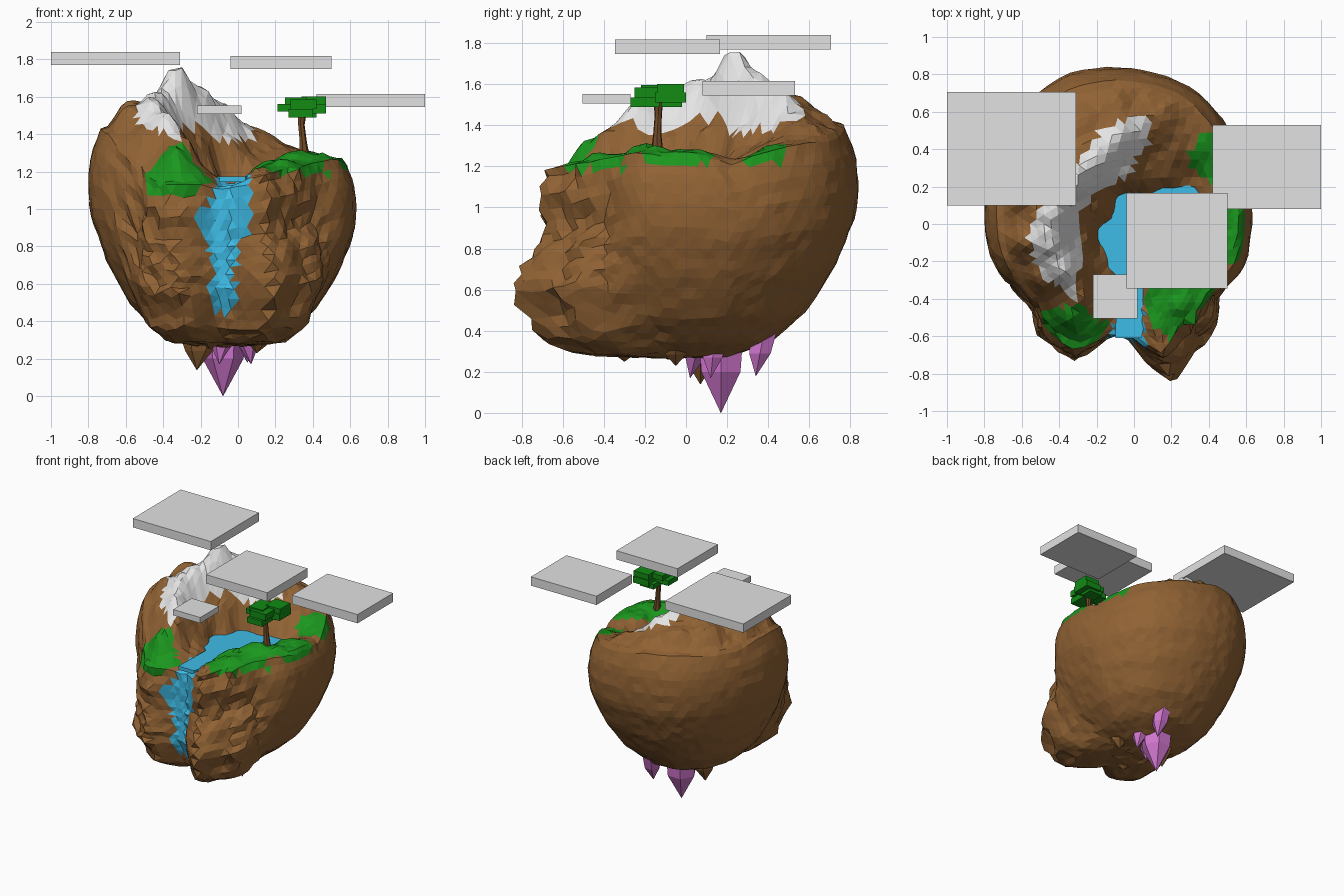
import bpy, bmesh, math, random
from mathutils import Vector, Matrix, noise

if "Cube" in bpy.data.objects:
    bpy.data.objects.remove(bpy.data.objects["Cube"])

random.seed(4)


def mat(name, r, g, b):
    m = bpy.data.materials.new(name)
    m.diffuse_color = (r, g, b, 1)
    m.use_nodes = True
    m.node_tree.nodes["Principled BSDF"].inputs["Base Color"].default_value = m.diffuse_color
    return m


ROCK = mat("rock brown", .28, .122, .034)
GRASS = mat("grass green", .011, .31, .013)
SNOW = mat("snow white", .78, .78, .78)
WATER = mat("water blue", .05, .52, .82)
LEAF = mat("leaf green", .006, .26, .007)
BARK = mat("bark brown", .17, .07, .02)
CRYSTAL = mat("crystal pink", .64, .18, .62)
CLOUD = mat("cloud grey", .76, .76, .76)


def finish(name, bm, *mats):
    bmesh.ops.recalc_face_normals(bm, faces=bm.faces)
    me = bpy.data.meshes.new(name)
    bm.to_mesh(me)
    bm.free()
    for m in mats:
        me.materials.append(m)
    ob = bpy.data.objects.new(name, me)
    bpy.context.collection.objects.link(ob)
    return ob


def box(bm, x0, x1, y0, y1, z0, z1):
    vs = bmesh.ops.create_cube(bm, size=1)["verts"]
    for v in vs:
        v.co = ((x0 + x1) / 2 + v.co.x * (x1 - x0), (y0 + y1) / 2 + v.co.y * (y1 - y0),
                (z0 + z1) / 2 + v.co.z * (z1 - z0))


def rings(bm, stations, sides):
    """Closed tube through (centre, radius) stations."""
    loops = []
    for c, r in stations:
        loops.append([bm.verts.new(Vector(c) + Vector((r * math.cos(a), r * math.sin(a), 0)))
                      for a in [2 * math.pi * i / sides for i in range(sides)]])
    for a, b in zip(loops, loops[1:]):
        for i in range(sides):
            j = (i + 1) % sides
            bm.faces.new((a[i], a[j], b[j], b[i]))
    bm.faces.new(loops[0])
    bm.faces.new(loops[-1])


def lerp_table(tab, x):
    for (a, *p), (b, *q) in zip(tab, tab[1:]):
        if x <= b:
            t = (x - a) / (b - a)
            return [u + (v - u) * t for u, v in zip(p, q)]
    return list(tab[-1][1:])


def smooth(a, b, x):
    t = max(0, min(1, (x - a) / (b - a)))
    return t * t * (3 - 2 * t)


# ---- island: plan outline (angle, radius), rim height, side profiles, terrain ----
CX = -.08
OUTLINE = [(0, .71), (24, .74), (42, .78), (58, .82), (77, .83), (93, .84), (108, .85), (120, .83),
           (144, .77), (160, .74), (180, .72), (192, .715), (208, .68), (224, .66), (235, .73),
           (251, .76), (260, .67), (267, .595), (274, .605), (281, .76), (288, .895), (301, .79),
           (310, .77), (323, .70), (344, .71), (360, .71)]
RIM = [(0, 1.27), (12, 1.25), (20, 1.21), (28, 1.25), (45, 1.30), (75, 1.37), (100, 1.41),
       (140, 1.43), (180, 1.43), (200, 1.40), (215, 1.30), (235, 1.13), (260, 1.13), (267, 1.11),
       (276, 1.13), (290, 1.19), (320, 1.24), (340, 1.27), (360, 1.27)]
# latitude -> height fraction, radius fraction
BACK = [(-90, 0, 0), (-72, .0, .25), (-55, .07, .5), (-42, .2, .7), (-27, .4, .87),
        (-10, .61, .985), (0, .75, 1), (10, .88, .98), (20, 1, .91)]
FRONT = [(-90, 0, 0), (-72, .0, .35), (-55, .02, .66), (-42, .1, .86), (-27, .36, 1),
         (-10, .56, .91), (0, .66, .83), (10, .83, .86), (20, 1, .82)]
RIDGE = [(-.28, -.38, 1.38), (-.38, -.25, 1.51), (-.45, -.1, 1.59), (-.42, .05, 1.62),
         (-.31, .22, 1.76), (-.18, .33, 1.64), (-.08, .45, 1.57), (.03, .52, 1.46)]
SLOPES = [(-.6, -.1, 1.55), (-.6, .15, 1.58), (-.5, .4, 1.57), (-.3, .55, 1.55), (-.1, .65, 1.48),
          (-.5, -.3, 1.43), (.15, .6, 1.42), (.3, .4, 1.3), (-.17, -.35, 1.2), (-.25, -.06, 1.35),
          (-.22, .1, 1.39), (-.06, .26, 1.38), (.1, .34, 1.30), (.3, .24, 1.19),
          (-.33, -.5, 1.33), (-.22, -.52, 1.22), (-.2, -.58, 1.17)]
LAKE = [(-.06, -.5, 1.1), (-.03, -.3, 1.1), (-.1, -.05, 1.08), (.1, 0, 1.08), (.15, .1, 1.1),
        (-.05, .12, 1.1), (.28, .13, 1.11), (-.05, -.15, 1.09), (-.17, -.05, 1.12)]
BANK = [(.12, -.55, 1.22), (.14, -.3, 1.25), (.25, -.45, 1.27), (.3, -.2, 1.31), (.45, -.15, 1.30),
        (.4, .03, 1.28), (.5, .08, 1.28), (.25, -.05, 1.2), (.5, .3, 1.25), (.4, .45, 1.30)]


def side(deg, lat):
    """Radius and height of the flank at a plan angle and latitude."""
    w = smooth(.3, .8, -math.sin(math.radians(deg)))
    zb, rb = lerp_table(BACK, lat)
    zf, rf = lerp_table(FRONT, lat)
    if lat > -30:  # steep behind the waterfall and on the left lobe
        channel = math.exp(-((deg - 269) / 9) ** 2)
        rf += (1 - rf) * max(channel, .7 if deg < 268 else 0)
    top = lerp_table(RIM, deg)[0]
    r = lerp_table(OUTLINE, deg)[0] * (rb + (rf - rb) * w)
    return r, .27 + (top - .27) * (zb + (zf - zb) * w), w


def on_plan(deg, r):
    a = math.radians(deg)
    return CX + r * math.cos(a), r * math.sin(a)


CONTROL = RIDGE + SLOPES + LAKE + BANK
for d in range(0, 360, 12):
    r, z, _ = side(d, 20)
    CONTROL.append((*on_plan(d, r), z))


def terrain(x, y):
    """Height from a local weighted plane through the control points."""
    m = Matrix(((0, 0, 0), (0, 0, 0), (0, 0, 0)))
    rhs = Vector((0, 0, 0))
    for px, py, pz in CONTROL:
        u, v = px - x, py - y
        w = (u * u + v * v + 3e-4) ** -1.9
        for i, a in enumerate((1, u, v)):
            for j, b in enumerate((1, u, v)):
                m[i][j] += w * a * b
            rhs[i] += w * a * pz
    m[1][1] += m[0][0] * 2e-4
    m[2][2] += m[0][0] * 2e-4
    return max(1.06, min(1.755, (m.inverted() @ rhs)[0]))


bm = bmesh.new()
bmesh.ops.create_icosphere(bm, subdivisions=5, radius=1)
for v in bm.verts:
    lat = math.degrees(math.asin(max(-1, min(1, v.co.z))))
    deg = math.degrees(math.atan2(v.co.y, v.co.x)) % 360
    if lat <= 20:
        r, z, w = side(deg, lat)
        calm = 1 - .9 * math.exp(-((deg - 269) / 11) ** 2)
        amp = (.004 + .005 * w) * calm
        rough = noise.noise(v.co * 8) * .045 * w * calm
        if lat > -80:
            r += random.uniform(-amp, amp) + rough
        x, y = on_plan(deg, r)
        z += random.uniform(-amp, amp) + rough * .3
    else:
        r, z, w = side(deg, 20)
        t = (90 - lat) / 70
        x, y = on_plan(deg, r * t)
        h = terrain(x, y) + random.uniform(-.008, .008)
        z = h + (z - h) * t ** 14
    v.co = (x, y, z)
bm.normal_update()

# waterfall edges by height: z, left, right
FALL = [(.44, -.12, -.06), (.5, -.15, -.02), (.58, -.16, 0), (.66, -.13, -.03), (.72, -.15, 0),
        (.83, -.16, .01), (.88, -.22, .06), (.97, -.21, .07), (1.05, -.15, .06), (1.18, -.11, .06)]
MEADOWS = [(-.34, -.57, .19, .13), (.25, -.42, .19, .2), (.35, -.2, .14, .2), (.5, -.04, .16, .17),
           (.42, .36, .14, .12)]
for f in bm.faces:
    x, y, z = f.calc_center_median()
    n = noise.noise(Vector((x, y, z)) * 9)
    near = min(math.hypot(x - a - .045, y - b + .045) for a, b, _ in RIDGE)
    if y < -.4 and .44 < z < 1.18:
        lo, hi = lerp_table(FALL, z)
        if lo < x < hi and f.normal.y < -.1:
            f.material_index = 3
            continue
    if z > 1.40 + .1 * n and near < .15 + .05 * n and x < .08 and y < .57 + .35 * x:
        f.material_index = 2
    elif z > (1.08 if x < 0 else 1.185 if y < -.3 else 1.215) and any(
            ((x - a) / c) ** 2 + ((y - b) / d) ** 2 < 1 + .5 * n for a, b, c, d in MEADOWS):
        f.material_index = 1
finish("island", bm, ROCK, GRASS, SNOW, WATER)

# ---- lake surface with a lip over the waterfall ----
SHORE = [(-.1, -.61), (.04, -.61), (.08, -.4), (.2, -.15), (.38, .05), (.38, .2), (.2, .21),
         (-.05, .2), (-.18, .15), (-.26, 0), (-.22, -.15), (-.09, -.28)]
bm = bmesh.new()
base = bm.faces.new([bm.verts.new((x, y, 1.145)) for x, y in SHORE])
ext = bmesh.ops.extrude_face_region(bm, geom=[base], use_keep_orig=True)["geom"]
bmesh.ops.translate(bm, vec=(0, 0, .028), verts=[g for g in ext if isinstance(g, bmesh.types.BMVert)])
finish("lake", bm, WATER)

# ---- crystals and rock spikes hanging underneath ----
bm = bmesh.new()
for tx, ty, tz, s, lx, ly in [(-.08, .17, 0, 1, 0, 0), (.07, .12, .17, .5, -.03, .02),
                              (.05, .34, .18, .55, -.01, .04), (-.1, .02, .17, .5, .02, .05)]:
    rings(bm, [((tx, ty, tz), .001), ((tx + lx * .5, ty + ly * .5, tz + .2 * s), .11 * s),
               ((tx + lx, ty + ly, tz + .38 * s), .125 * s)], 6)
finish("crystals", bm, CRYSTAL)
bm = bmesh.new()
for x, y, z, r in [(-.22, .07, .14, .12), (.1, -.05, .23, .1), (-.15, -.3, .25, .12)]:
    rings(bm, [((x, y, z), .002), ((x + .01, y, (z + .34) / 2), r * .6), ((x + .02, y, .36), r)], 6)
finish("rock_spikes", bm, ROCK)

# ---- tree ----
bm = bmesh.new()
rings(bm, [((.355, -.14, 1.27), .03), ((.348, -.14, 1.36), .02), ((.338, -.135, 1.45), .018),
           ((.345, -.135, 1.54), .026)], 7)
finish("tree_trunk", bm, BARK)
bm = bmesh.new()
for b in [(.21, .33, -.2, -.08, 1.52, 1.56), (.27, .40, -.27, -.13, 1.49, 1.535),
          (.33, .47, -.15, 0, 1.51, 1.56), (.30, .42, -.12, -.02, 1.49, 1.53),
          (.25, .37, -.22, -.06, 1.555, 1.595), (.34, .47, -.14, -.01, 1.55, 1.6),
          (.28, .42, -.25, -.12, 1.535, 1.585)]:
    box(bm, *b)
finish("tree_leaves", bm, LEAF)

# ---- flat clouds ----
for i, b in enumerate([(-1, -.31, .1, .705, 1.77, 1.84), (-.04, .5, -.345, .165, 1.748, 1.818),
                       (.42, 1, .08, .53, 1.545, 1.615), (-.22, .02, -.505, -.27, 1.507, 1.553)]):
    bm = bmesh.new()
    box(bm, *b)
    finish(f"cloud_{i + 1}", bm, CLOUD)
